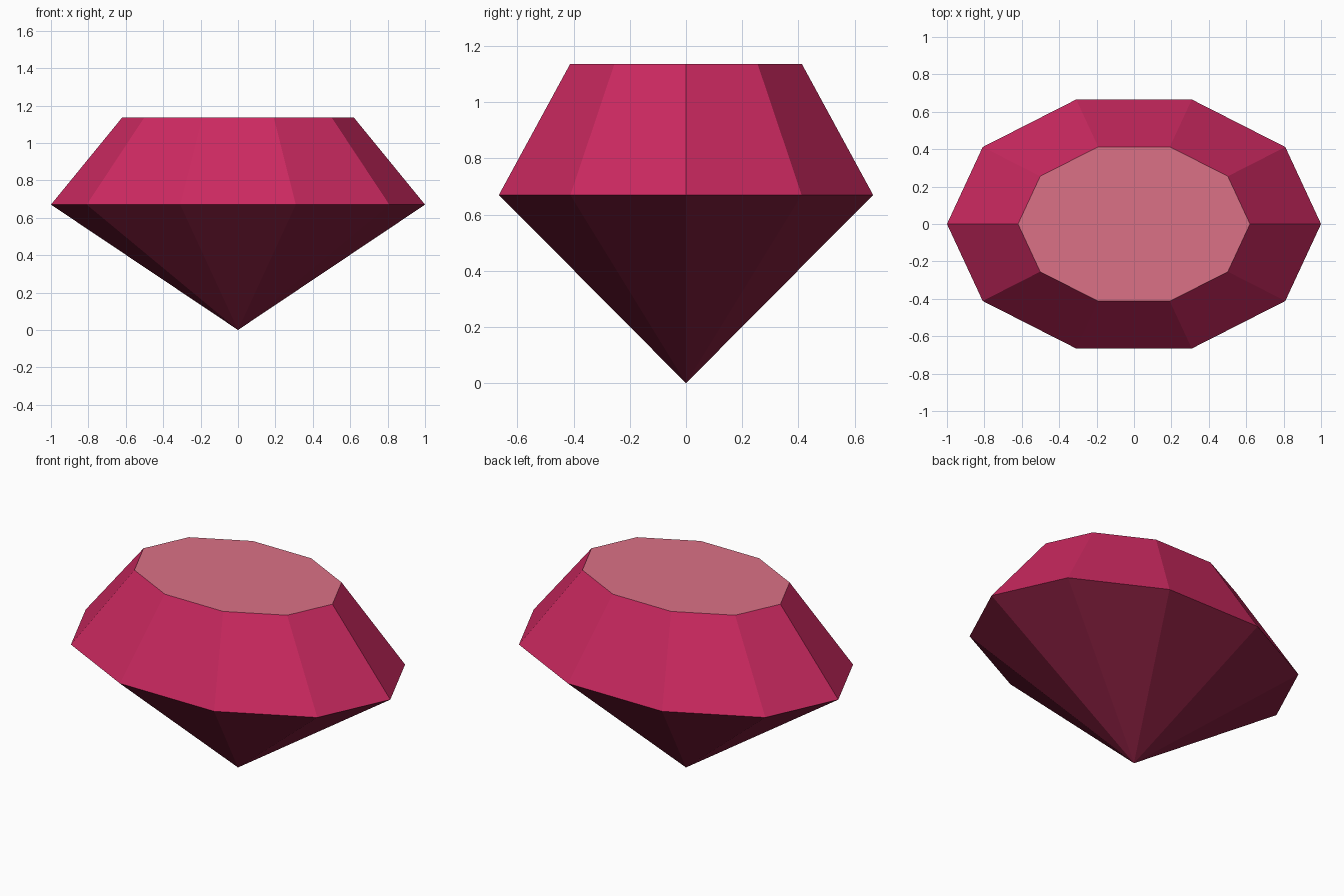
import bpy, bmesh, math

if "Cube" in bpy.data.objects:
    bpy.data.objects.remove(bpy.data.objects["Cube"])

SIDES = 10
DEPTH = 0.70          # y squash of the oval outline
Z_GIRDLE, Z_TABLE = 0.67, 1.135
TABLE_SCALE = 0.62


def material(name, rgb):
    mat = bpy.data.materials.new(name)
    mat.diffuse_color = (*rgb, 1)
    mat.use_nodes = True
    mat.node_tree.nodes["Principled BSDF"].inputs["Base Color"].default_value = mat.diffuse_color
    return mat


def ring(bm, scale, z):
    angles = [2 * math.pi * i / SIDES for i in range(SIDES)]
    return [bm.verts.new((scale * math.cos(a), scale * DEPTH * math.sin(a), z))
            for a in angles]


mesh = bpy.data.meshes.new("gem")
for mat in (material("crown ruby", (0.60, 0.022, 0.117)),
            material("table pink", (0.71, 0.164, 0.24)),
            material("pavilion dark red", (0.225, 0.0125, 0.047))):
    mesh.materials.append(mat)

bm = bmesh.new()
tip = bm.verts.new((0, 0, 0))
girdle = ring(bm, 1.0, Z_GIRDLE)
table = ring(bm, TABLE_SCALE, Z_TABLE)

# Flat top
bm.faces.new(table).material_index = 1
for i in range(SIDES):
    j = (i + 1) % SIDES
    # Sloping crown facet
    bm.faces.new((girdle[i], girdle[j], table[j], table[i])).material_index = 0
    # Pointed pavilion facet
    bm.faces.new((girdle[j], girdle[i], tip)).material_index = 2

bmesh.ops.recalc_face_normals(bm, faces=bm.faces)
bm.to_mesh(mesh)
bm.free()
gem = bpy.data.objects.new("gem", mesh)
bpy.context.collection.objects.link(gem)
